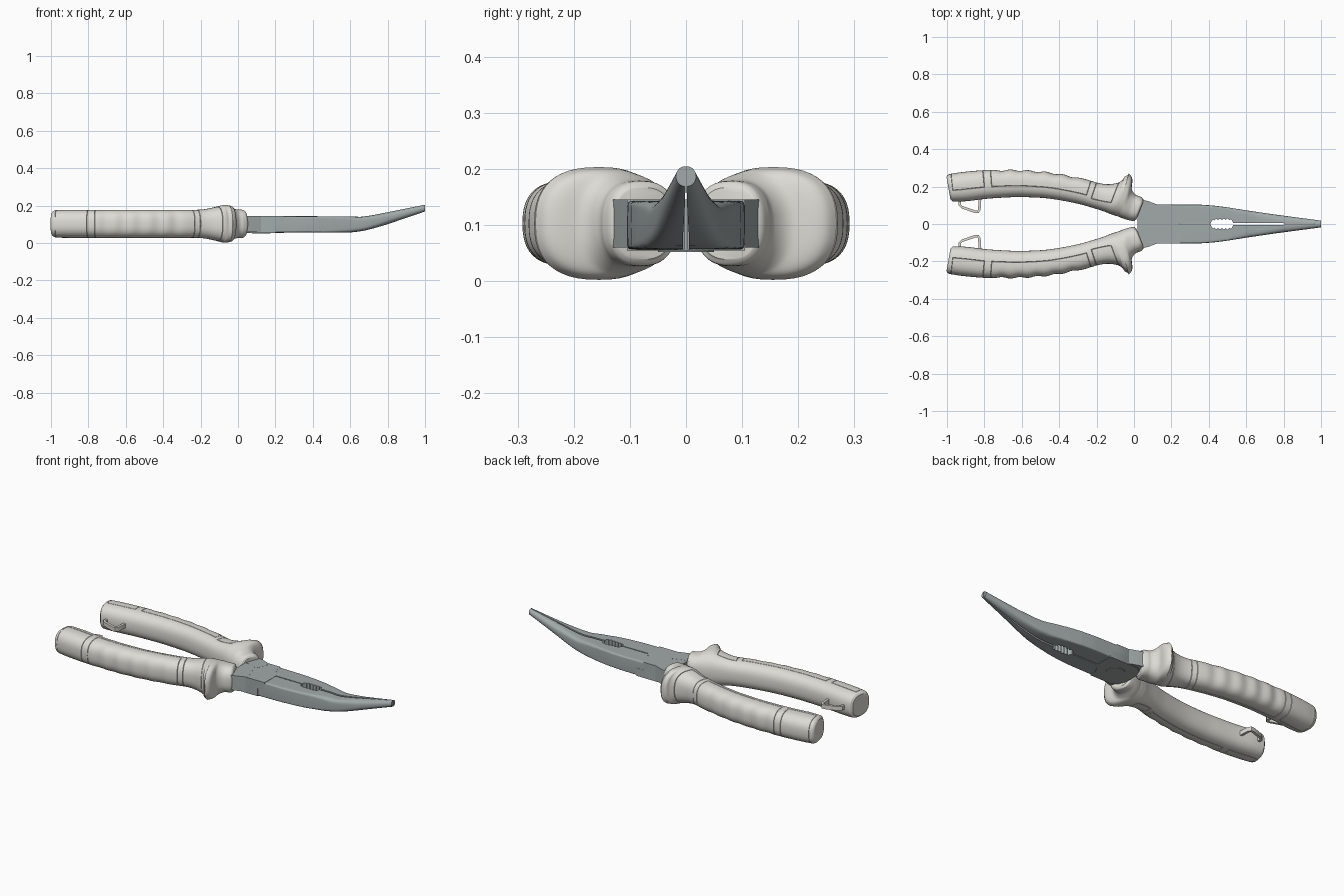
import bpy, bmesh, math
from mathutils import Vector

if "Cube" in bpy.data.objects:
    bpy.data.objects.remove(bpy.data.objects["Cube"])

ZC = 0.103


def colour(name, rgb):
    m = bpy.data.materials.new(name)
    m.diffuse_color = (*rgb, 1)
    m.use_nodes = True
    m.node_tree.nodes["Principled BSDF"].inputs["Base Color"].default_value = m.diffuse_color
    return m


metal = colour("steel", (0.36, 0.40, 0.40))
rubber = colour("grip", (0.72, 0.71, 0.66))


def finish(name, bm, mat, mirror=False, angle=35):
    bmesh.ops.recalc_face_normals(bm, faces=bm.faces)
    me = bpy.data.meshes.new(name)
    bm.to_mesh(me)
    bm.free()
    ob = bpy.data.objects.new(name, me)
    bpy.context.collection.objects.link(ob)
    me.materials.append(mat)
    bpy.ops.object.select_all(action='DESELECT')
    ob.select_set(True)
    bpy.context.view_layer.objects.active = ob
    bpy.ops.object.shade_smooth_by_angle(angle=math.radians(angle))
    if mirror:
        m = ob.modifiers.new("mirror", 'MIRROR')
        m.use_axis = (False, True, False)
        m.use_mirror_merge = False
    return ob


def loft(rings):
    """Skin closed rings; returns the bmesh and side faces as (row, column, face)."""
    bm = bmesh.new()
    vs = [[bm.verts.new(p) for p in r] for r in rings]
    n = len(rings[0])
    side = []
    for i in range(len(vs) - 1):
        for j in range(n):
            k = (j + 1) % n
            side.append((i, j, bm.faces.new((vs[i][j], vs[i][k], vs[i + 1][k], vs[i + 1][j]))))
    bm.faces.new(vs[0])
    bm.faces.new(vs[-1])
    return bm, side


def lerp(keys, x):
    for (a, u), (b, v) in zip(keys, keys[1:]):
        if x <= b:
            return u + (v - u) * max(0, (x - a) / (b - a))
    return keys[-1][1]


def spow(v, e):
    return math.copysign(abs(v) ** e, v) if abs(v) > 1e-9 else 0.0


def catmull(p, i, t):
    a, b, c, d = (p[max(0, min(len(p) - 1, i + k))] for k in (-1, 0, 1, 2))
    return [0.5 * (2 * B + (C - A) * t + (2 * A - 5 * B + 4 * C - D) * t * t
                   + (3 * B - A - 3 * C + D) * t ** 3) for A, B, C, D in zip(a, b, c, d)]


def sweep(name, pts, hw, hh, mat):
    """Flat bar following a path in the xy plane."""
    rings = []
    for i, p in enumerate(pts):
        d = (Vector(pts[min(i + 1, len(pts) - 1)]) - Vector(pts[max(i - 1, 0)])).normalized()
        n = Vector((-d.y, d.x)) * hw
        rings.append([(p[0] + s * n.x, p[1] + s * n.y, ZC + z)
                      for s, z in ((1, hh), (1, -hh), (-1, -hh), (-1, hh))])
    return finish(name, loft(rings)[0], mat, True)


# Handle grips: x, y, outer width, inner width, half height
keys = [(-.992, .191, .06, .06, .06), (-.98, .193, .073, .073, .071),
        (-.955, .196, .075, .077, .074), (-.9, .203, .076, .081, .075),
        (-.8, .216, .072, .082, .075), (-.7, .222, .069, .081, .075),
        (-.6, .222, .068, .078, .075), (-.45, .21, .067, .074, .075),
        (-.3, .18, .068, .07, .075), (-.2, .15, .07, .067, .076),
        (-.14, .13, .09, .066, .086), (-.105, .117, .125, .067, .096),
        (-.09, .112, .153, .067, .1), (-.075, .107, .17, .067, .1),
        (-.06, .103, .158, .067, .097), (-.042, .097, .1, .069, .088),
        (-.015, .089, .073, .07, .078), (.01, .081, .07, .067, .076),
        (.024, .077, .066, .06, .074), (.032, .074, .056, .053, .064)]
SUB, SEG = 11, 48
rows = [catmull(keys, i, k / SUB) for i in range(len(keys) - 1) for k in range(SUB)]
rows.append(list(keys[-1]))
rings = []
for i, (x, y, out, inn, hh) in enumerate(rows):
    a, b = rows[max(i - 1, 0)], rows[min(i + 1, len(rows) - 1)]
    d = Vector((b[0] - a[0], b[1] - a[1])).normalized()
    ridge = 0
    if -.75 < x < -.3:  # finger ridges
        ridge = .007 * (.5 - .5 * math.cos(2 * math.pi * (x + .75) / .09))
    ring = []
    for j in range(SEG):
        t = 2 * math.pi * j / SEG
        c, s = spow(math.cos(t), .8), spow(math.sin(t), .8)
        w = (out - inn) / 2 + c * (out + inn) / 2 - ridge * max(0, c)
        ring.append((x - d.y * w, y + d.x * w, ZC + hh * s))
    rings.append(ring)
bm, side = loft(rings)
bmesh.ops.recalc_face_normals(bm, faces=bm.faces)
# Seam grooves round the grip panels: x from, x to, half angle in columns
for x0, x1, half in [(-.972, -.8, 13), (-.765, -.255, 13), (-.225, -.12, 14)]:
    faces = [f for i, j, f in side
             if x0 < rows[i][0] < x1 and min(j + .5, SEG - j - .5) < half]
    for depth in (-.003, .003):
        bmesh.ops.inset_region(bm, faces=faces, thickness=.0015, depth=depth,
                               use_even_offset=True, use_boundary=True)
finish("handle_grips", bm, rubber, True)

# Small loops on the inner side of the grips
sweep("grip_loops", [(-.93, .15), (-.931, .1), (-.918, .089), (-.85, .066), (-.834, .064),
                     (-.827, .076), (-.822, .15)], .007, .012, rubber)

# Steel tangs running into the grips
sweep("tangs", [(.12, .058), (.06, .08), (-.02, .1), (-.1, .12)], .045, .043, metal)

# Jaws: half width, centre height, half height, squareness and gap along x
width = [(.2, .104), (.35, .104), (.43, .098), (.5, .089), (.6, .073), (.75, .051), (1, .018)]
mid = [(.2, .1), (.62, .1), (.66, .102), (.7, .109), (.74, .118), (.8, .133), (1, .187)]
tall = [(.2, .044), (.6, .043), (.65, .039), (.72, .036), (.8, .032), (1, .018)]
square = [(.2, 20), (.45, 12), (.62, 5), (.8, 2.6), (1, 2)]
gap = [(.25, .003), (.41, .003), (.55, .006), (.75, .005), (.9, .002), (1, .001)]
xs = ([.192 + .213 * i / 12 for i in range(13)] + [.41 + .12 * i / 60 for i in range(61)]
      + [.535 + .465 * i / 40 for i in range(41)])
rings = []
for x in xs:
    w, z, h, e, g = (lerp(k, x) for k in (width, mid, tall, square, gap))
    if .41 < x < .53:  # toothed pipe opening
        u = (x - .47) / .06
        g += (.016 + .008 * abs(math.sin(math.pi * (x - .41) / .02))) * max(0, 1 - u ** 8)
    ring = []
    for k in range(25):
        t = math.pi * (k / 24 - .5)
        ring.append((x, g + (w - g) * spow(max(0, math.cos(t)), 2 / e),
                     z + h * spow(math.sin(t), 2 / e)))
    rings.append(ring)
finish("jaws", loft(rings)[0], metal, True)

# Lap joint: two half-thickness plates, mirrored to each other
outline = [(.018, -.055), (.018, .055), (.035, .085), (.065, .105), (.2, .105), (.208, .06),
           (.225, .025), (.245, .01), (.245, -.105), (.065, -.105), (.035, -.085)]
for name, sy, z0, z1 in (("upper_joint_plate", 1, .1, .1455), ("lower_joint_plate", -1, .0545, .1)):
    finish(name, loft([[(x, sy * y, z) for x, y in outline] for z in (z0, z1)])[0], metal)

# Pivot pin, showing on the underside
bm = bmesh.new()
bmesh.ops.create_cone(bm, cap_ends=True, segments=40, radius1=.05, radius2=.053, depth=.04)
bmesh.ops.translate(bm, verts=bm.verts, vec=(.125, 0, .072))
finish("pivot_pin", bm, metal)
